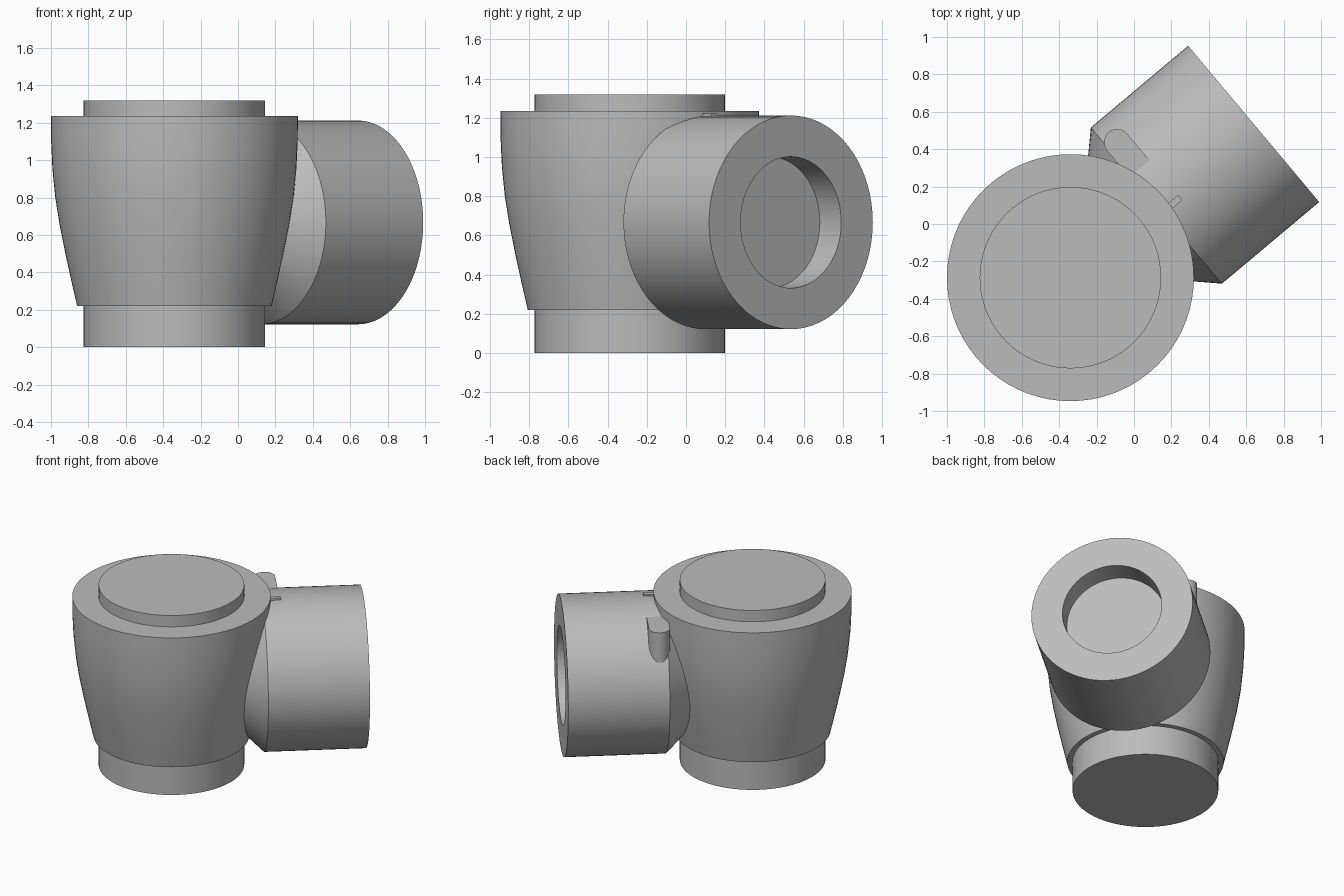
import bpy
import bmesh
import math
from mathutils import Matrix, Vector

if "Cube" in bpy.data.objects:
    bpy.data.objects.remove(bpy.data.objects["Cube"], do_unlink=True)

# One plain grey finish
grey = bpy.data.materials.new("plain grey")
grey.use_nodes = True
grey.diffuse_color = (0.5, 0.5, 0.5, 1)
grey.node_tree.nodes["Principled BSDF"].inputs["Base Color"].default_value = (0.5, 0.5, 0.5, 1)


def finish(bm, name, matrix):
    """Turn a bmesh into a placed, smooth-shaded object with sharp rims."""
    bmesh.ops.recalc_face_normals(bm, faces=bm.faces)
    mesh = bpy.data.meshes.new(name)
    bm.to_mesh(mesh)
    bm.free()
    mesh.materials.append(grey)
    obj = bpy.data.objects.new(name, mesh)
    bpy.context.collection.objects.link(obj)
    obj.matrix_world = matrix
    bpy.ops.object.select_all(action="DESELECT")
    obj.select_set(True)
    bpy.context.view_layer.objects.active = obj
    bpy.ops.object.shade_smooth_by_angle(angle=math.radians(28))
    return obj


def lathe(name, profile, matrix, steps=72):
    """Revolve (radius, height) points about the local z axis."""
    bm = bmesh.new()
    verts = [bm.verts.new((r, 0, h)) for r, h in profile]
    edges = [bm.edges.new(pair) for pair in zip(verts, verts[1:])]
    bmesh.ops.spin(bm, geom=verts + edges, cent=(0, 0, 0), axis=(0, 0, 1),
                   angle=math.tau, steps=steps)
    bmesh.ops.remove_doubles(bm, verts=bm.verts, dist=1e-5)
    return finish(bm, name, matrix)


def prism(name, outline, bottom, top, matrix):
    """Extrude a flat outline upwards."""
    bm = bmesh.new()
    face = bm.faces.new([bm.verts.new((x, y, bottom)) for x, y in outline])
    grown = bmesh.ops.extrude_face_region(bm, geom=[face])["geom"]
    bmesh.ops.translate(bm, vec=Vector((0, 0, top - bottom)),
                        verts=[v for v in grown if isinstance(v, bmesh.types.BMVert)])
    return finish(bm, name, matrix)


# Frames: vessel axis, side arm turned about it, and the arm's own lying axis
vessel = Matrix.Translation((-0.34, -0.287, 0))
arm = vessel @ Matrix.Rotation(math.radians(40), 4, "Z")
arm_axis = arm @ Matrix.Translation((0, 0, 0.667)) @ Matrix.Rotation(math.pi / 2, 4, "Y")

# Vessel: foot, swelling wall, flat shoulder and raised lid
lathe("vessel_body", [
    (0, 0), (0.485, 0), (0.485, 0.22), (0.52, 0.22), (0.55, 0.35), (0.583, 0.5),
    (0.613, 0.65), (0.637, 0.8), (0.652, 0.95), (0.659, 1.1), (0.66, 1.235),
    (0.485, 1.235), (0.485, 1.318), (0, 1.318)], vessel)

# Side drum: chamfered neck, straight barrel and recessed end face
lathe("side_drum", [
    (0, 0.3), (0.25, 0.3), (0.545, 0.6), (0.545, 1.279), (0.335, 1.279),
    (0.335, 1.109), (0, 1.109)], arm_axis)

# Upright round-ended stop rising from the drum
stop_x, stop_y, stop_r = 0.657, 0.395, 0.07
rounded = [(stop_x + stop_r * math.cos(a), stop_y + stop_r * math.sin(a))
           for a in (math.pi * i / 16 for i in range(17))]
prism("stop_pin", rounded + [(stop_x - stop_r, 0.2), (stop_x + stop_r, 0.2)],
      0.85, 1.17, arm)

# Small index tab on top of the drum
prism("index_tab", [(0.64, -0.067), (0.725, -0.067), (0.725, -0.032), (0.64, -0.032)],
      1.18, 1.222, arm)
